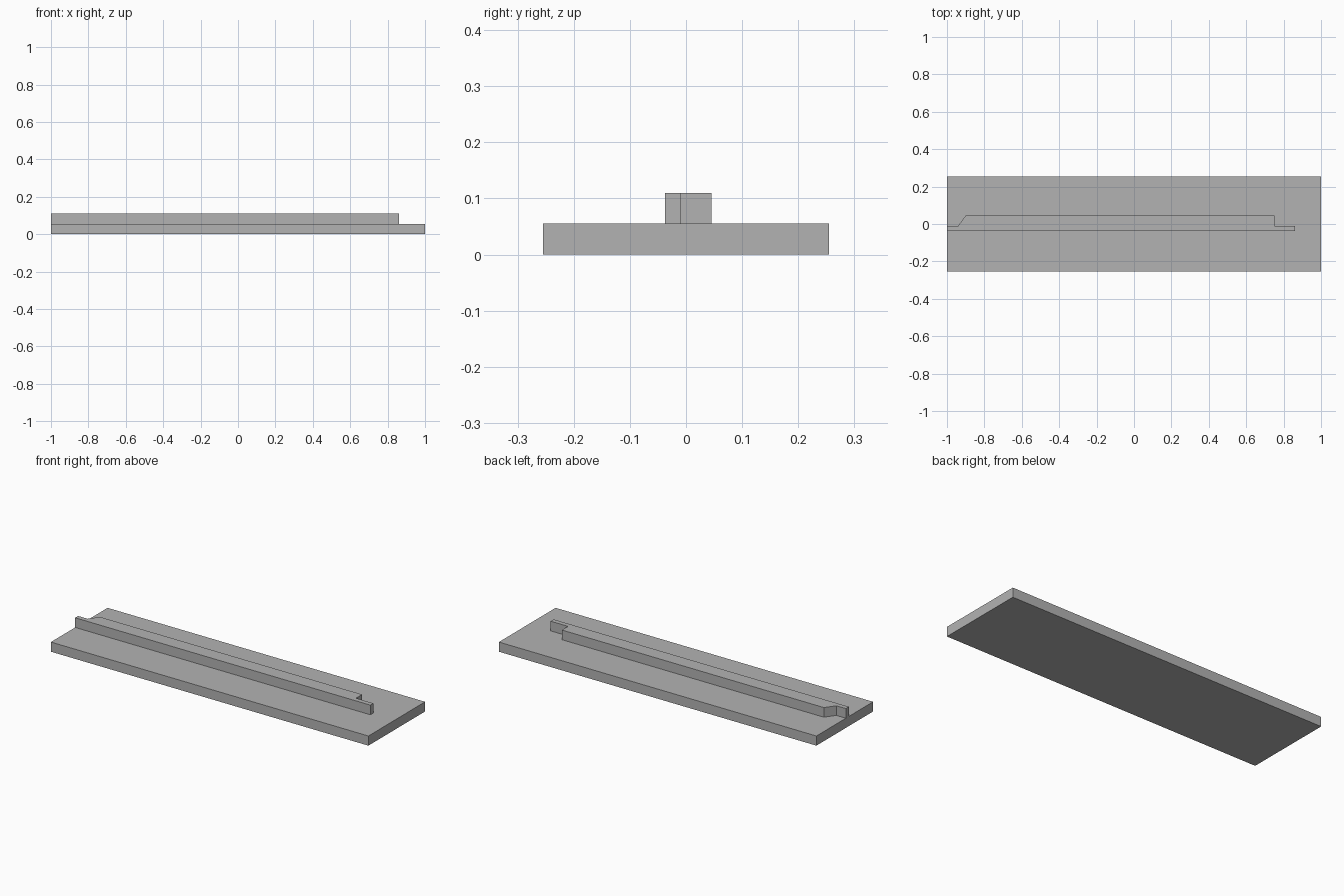
import bpy
import bmesh

# Remove the default cube
cube = bpy.data.objects.get("Cube")
if cube:
    bpy.data.objects.remove(cube, do_unlink=True)

# Single plain grey
grey = bpy.data.materials.new("plain_grey")
grey.use_nodes = True
colour = (0.45, 0.45, 0.45, 1)
grey.diffuse_color = colour
grey.node_tree.nodes["Principled BSDF"].inputs["Base Color"].default_value = colour


def extrude_outline(name, outline, bottom, top):
    """Extrude a counter-clockwise plan outline between two heights."""
    bm = bmesh.new()
    face = bm.faces.new([bm.verts.new((x, y, bottom)) for x, y in outline])
    result = bmesh.ops.extrude_face_region(bm, geom=[face])
    raised = [v for v in result["geom"] if isinstance(v, bmesh.types.BMVert)]
    bmesh.ops.translate(bm, verts=raised, vec=(0, 0, top - bottom))
    bmesh.ops.recalc_face_normals(bm, faces=bm.faces)
    mesh = bpy.data.meshes.new(name)
    bm.to_mesh(mesh)
    bm.free()
    mesh.materials.append(grey)
    obj = bpy.data.objects.new(name, mesh)
    bpy.context.collection.objects.link(obj)
    return obj


BASE_TOP = 0.055
RAIL_TOP = 0.11
HALF_DEPTH = 0.255

# Flat rectangular base
extrude_outline("base_plate", [(-1, -HALF_DEPTH), (1, -HALF_DEPTH),
                               (1, HALF_DEPTH), (-1, HALF_DEPTH)], 0, BASE_TOP)

# Raised rail: thin tongues at both ends, sloped shoulder left, square step right
FRONT, TONGUE, BACK = -0.037, -0.01, 0.045
extrude_outline("rail", [(-1, FRONT), (0.86, FRONT), (0.86, TONGUE), (0.75, TONGUE),
                         (0.75, BACK), (-0.90, BACK), (-0.94, TONGUE), (-1, TONGUE)],
                BASE_TOP, RAIL_TOP)
